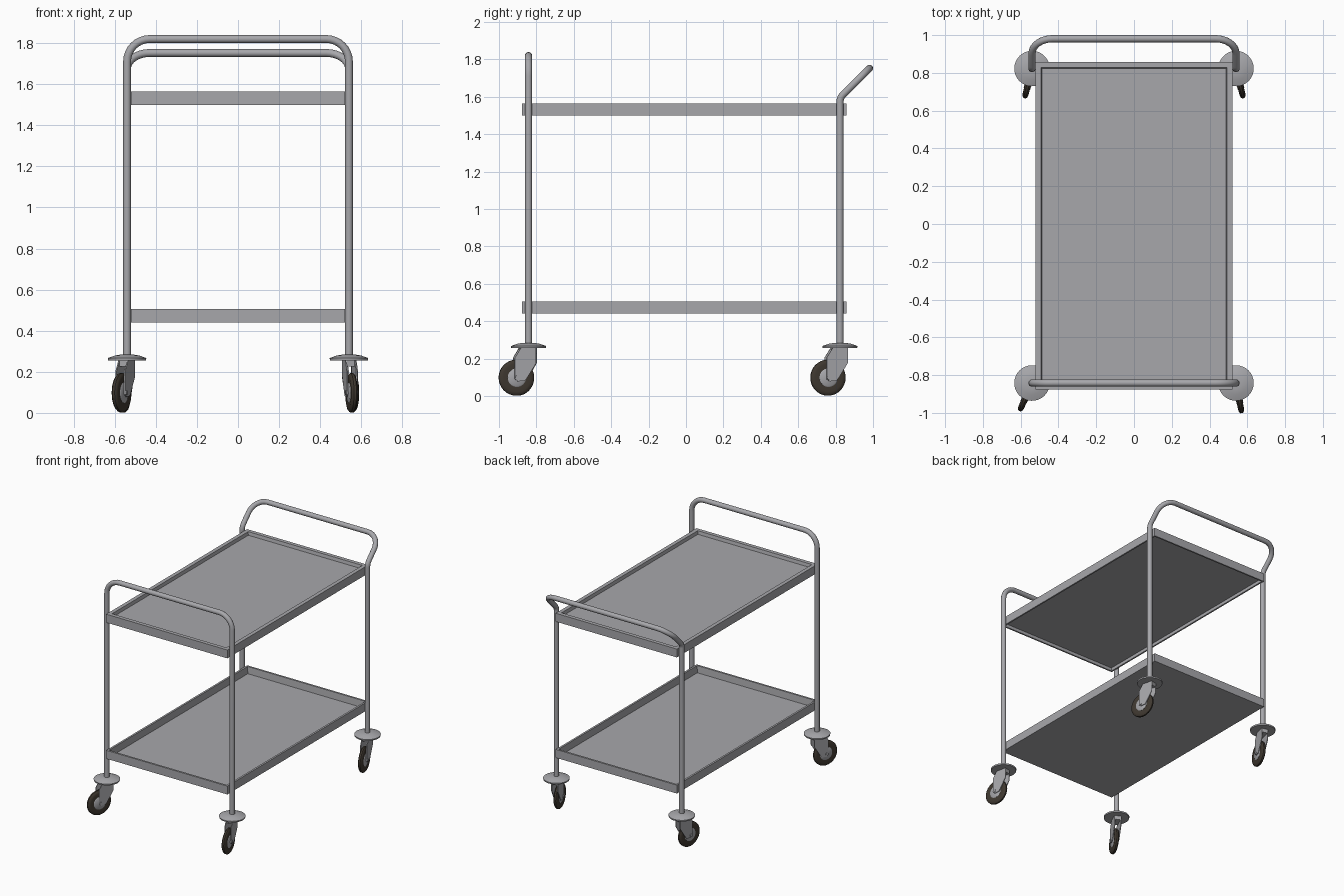
import bpy, bmesh, math
from mathutils import Vector, Matrix

if "Cube" in bpy.data.objects:
    bpy.data.objects.remove(bpy.data.objects["Cube"])


def material(name, rgb):
    m = bpy.data.materials.new(name)
    m.diffuse_color = (*rgb, 1)
    m.use_nodes = True
    m.node_tree.nodes["Principled BSDF"].inputs["Base Color"].default_value = m.diffuse_color
    return m


STEEL = material("brushed steel", (0.39, 0.39, 0.41))
RUBBER = material("dark rubber", (0.05, 0.04, 0.03))

POST_X, FRONT_Y, BACK_Y = 0.54, -0.842, 0.823
TUBE_R = 0.019


def loft(name, rings, mat, matrix=Matrix(), smooth=False):
    """Skin a list of equal-length point rings and cap both ends."""
    bm = bmesh.new()
    loops = [[bm.verts.new(p) for p in ring] for ring in rings]
    n = len(loops[0])
    for a, b in zip(loops, loops[1:]):
        for i in range(n):
            j = (i + 1) % n
            bm.faces.new((a[i], a[j], b[j], b[i]))
    bm.faces.new(loops[0][::-1])
    bm.faces.new(loops[-1])
    bmesh.ops.recalc_face_normals(bm, faces=bm.faces)
    mesh = bpy.data.meshes.new(name)
    bm.to_mesh(mesh)
    bm.free()
    mesh.transform(matrix)
    ob = bpy.data.objects.new(name, mesh)
    bpy.context.collection.objects.link(ob)
    mesh.materials.append(mat)
    if smooth:
        shade(ob)
    return ob


def shade(ob):
    bpy.ops.object.select_all(action='DESELECT')
    ob.select_set(True)
    bpy.context.view_layer.objects.active = ob
    bpy.ops.object.shade_smooth_by_angle(angle=math.radians(35))


def lathe(name, profile, mat, matrix, n=32):
    """Revolve (radius, height) points around local z."""
    angles = [2 * math.pi * i / n for i in range(n)]
    rings = [[(r * math.cos(t), r * math.sin(t), h) for t in angles]
             for r, h in profile]
    return loft(name, rings, mat, matrix, True)


def tube(name, corners, radii):
    """Bent tube through corner points with rounded bends."""
    pts = [Vector(corners[0])]
    for a, b, c, r in zip(corners, corners[1:], corners[2:], radii):
        a, b, c = Vector(a), Vector(b), Vector(c)
        u, v = (a - b).normalized(), (c - b).normalized()
        half = u.angle(v) / 2
        centre = b + (u + v).normalized() * r / math.sin(half)
        trim = r / math.tan(half)
        s, e = b + u * trim - centre, b + v * trim - centre
        total = s.angle(e)
        for i in range(9):
            t = i / 8
            pts.append(centre + (s * math.sin((1 - t) * total)
                                 + e * math.sin(t * total)) / math.sin(total))
    pts.append(Vector(corners[-1]))
    cu = bpy.data.curves.new(name, 'CURVE')
    cu.dimensions = '3D'
    cu.bevel_depth, cu.bevel_resolution = TUBE_R, 6
    cu.use_fill_caps = True
    sp = cu.splines.new('POLY')
    sp.points.add(len(pts) - 1)
    for p, q in zip(sp.points, pts):
        p.co = (*q, 1)
    ob = bpy.data.objects.new(name, cu)
    bpy.context.collection.objects.link(ob)
    cu.materials.append(STEEL)
    bpy.ops.object.select_all(action='DESELECT')
    ob.select_set(True)
    bpy.context.view_layer.objects.active = ob
    bpy.ops.object.convert(target='MESH')
    shade(bpy.context.view_layer.objects.active)


# Front hoop and rear hoop with its sloped push handle
X, Z0 = POST_X, 0.275
tube("front_frame", [(-X, FRONT_Y, Z0), (-X, FRONT_Y, 1.82),
                     (X, FRONT_Y, 1.82), (X, FRONT_Y, Z0)], [0.11, 0.11])
tube("rear_frame_and_handle",
     [(-X, BACK_Y, Z0), (-X, BACK_Y, 1.595), (-X, 0.981, 1.752),
      (X, 0.981, 1.752), (X, BACK_Y, 1.595), (X, BACK_Y, Z0)],
     [0.06, 0.11, 0.11, 0.06])


# Trays, as rectangular rings of (inset, height)
def tray(name, profile):
    cy = (FRONT_Y + BACK_Y) / 2
    rings = []
    for d, z in profile:
        w, l = 0.522 - d, 0.867 - d
        rings.append([(-w, cy - l, z), (w, cy - l, z),
                      (w, cy + l, z), (-w, cy + l, z)])
    loft(name, rings, STEEL)


tray("upper_tray", [(0.012, 1.525), (0.012, 1.50), (0, 1.50), (0, 1.565),
                    (0.03, 1.565), (0.035, 1.54)])
tray("lower_tray", [(0, 0.44), (0, 0.505), (0.015, 0.505), (0.02, 0.452)])


# Swivel casters, each turned a little differently
def caster(label, x, y, degrees):
    base = Matrix.Translation((x, y, 0)) @ Matrix.Rotation(math.radians(degrees), 4, 'Z')
    axle = base @ Matrix.Translation((0, -0.066, 0.098)) @ Matrix.Rotation(math.pi / 2, 4, 'Y')
    lathe(label + "_bumper_disc", [(0.092, 0.256), (0.094, 0.267), (0.06, 0.279), (0.03, 0.284)],
          STEEL, base)
    lathe(label + "_tyre", [(0.045, -0.013), (0.075, -0.016), (0.089, -0.013), (0.096, -0.006),
                            (0.096, 0.006), (0.089, 0.013), (0.075, 0.016), (0.045, 0.013)],
          RUBBER, axle)
    lathe(label + "_hub", [(0.044, -0.018), (0.05, -0.014), (0.05, 0.014), (0.044, 0.018)],
          STEEL, axle)
    lathe(label + "_axle", [(0.012, -0.03), (0.012, 0.03)], STEEL, axle, 12)
    # Fork: two side plates and a bridge under the disc
    side = [(-0.045, 0.258), (0.037, 0.258), (0.037, 0.176), (-0.012, 0.098),
            (-0.025, 0.082), (-0.062, 0.078), (-0.079, 0.09), (-0.079, 0.205)]
    for s, tag in ((-1, "left"), (1, "right")):
        loft(f"{label}_fork_{tag}",
             [[(s * d, py, pz) for py, pz in side] for d in (0.02, 0.026)], STEEL, base)
    loft(label + "_fork_bridge",
         [[(-0.022, -0.045, z), (0.022, -0.045, z), (0.022, 0.037, z), (-0.022, 0.037, z)]
          for z in (0.225, 0.258)], STEEL, base)


caster("front_left_caster", -X, FRONT_Y, -24)
caster("front_right_caster", X, FRONT_Y, 11)
caster("back_left_caster", -X, BACK_Y, -14)
caster("back_right_caster", X, BACK_Y, 14)
